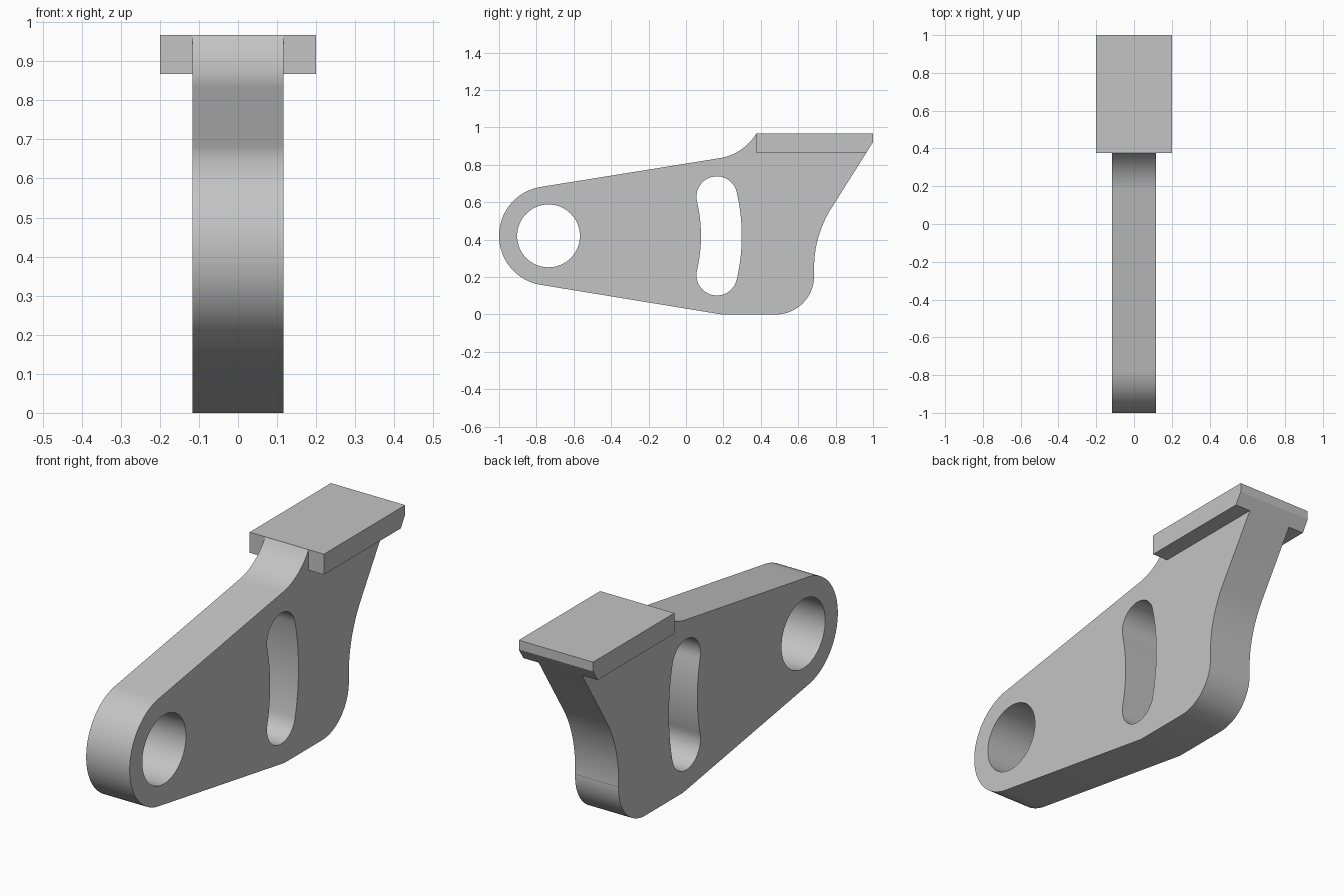
import bpy, bmesh
from math import cos, sin, radians
from mathutils import Matrix

cube = bpy.data.objects.get("Cube")
if cube:
    bpy.data.objects.remove(cube, do_unlink=True)

grey = bpy.data.materials.new("plain grey")
grey.use_nodes = True
colour = (0.55, 0.55, 0.55, 1)
grey.diffuse_color = colour
grey.node_tree.nodes["Principled BSDF"].inputs["Base Color"].default_value = colour


def arc(cy, cz, r, start, end, n=24):
    """Points on an arc in the side plane, angles in degrees."""
    angles = [radians(start + (end - start) * i / n) for i in range(n + 1)]
    return [(cy + r * cos(a), cz + r * sin(a)) for a in angles]


def extruded(name, loops, half_width):
    """Fill side-plane loops (inner ones become holes) and extrude along x."""
    curve = bpy.data.curves.new(name + "_profile", 'CURVE')
    curve.dimensions = '2D'
    curve.fill_mode = 'BOTH'
    curve.extrude = half_width
    for loop in loops:
        spline = curve.splines.new('POLY')
        spline.points.add(len(loop) - 1)
        for point, (y, z) in zip(spline.points, loop):
            point.co = (y, z, 0, 1)
        spline.use_cyclic_u = True
    helper = bpy.data.objects.new(name + "_profile", curve)
    bpy.context.collection.objects.link(helper)
    graph = bpy.context.evaluated_depsgraph_get()
    mesh = bpy.data.meshes.new_from_object(helper.evaluated_get(graph))
    bpy.data.objects.remove(helper, do_unlink=True)

    # Stand the profile up: local x, y, z become world y, z, x
    mesh.transform(Matrix(((0, 0, 1, 0), (1, 0, 0, 0), (0, 1, 0, 0), (0, 0, 0, 1))))
    bm = bmesh.new()
    bm.from_mesh(mesh)
    bmesh.ops.remove_doubles(bm, verts=bm.verts, dist=0.0001)
    bmesh.ops.recalc_face_normals(bm, faces=bm.faces)
    bm.to_mesh(mesh)
    bm.free()
    mesh.name = name
    mesh.materials.clear()
    mesh.materials.append(grey)
    obj = bpy.data.objects.new(name, mesh)
    bpy.context.collection.objects.link(obj)
    bpy.ops.object.select_all(action='DESELECT')
    obj.select_set(True)
    bpy.context.view_layer.objects.active = obj
    bpy.ops.object.shade_smooth_by_angle(angle=radians(20))
    return obj


# Web outline: round pivot end, fillet under the pad, swept back, rounded heel
PIVOT_Y, PIVOT_Z = -0.735, 0.42
outline = arc(PIVOT_Y, PIVOT_Z, 0.265, 261, 99, 48)
outline += arc(0.136, 1.112, 0.28, -81, -31.5)
outline += [(0.39, 0.96), (0.95, 0.96), (0.95, 0.9), (0.966, 0.867)]
outline += arc(1.279, 0.25, 0.594, 148.5, 183)
outline += arc(0.48, 0.205, 0.205, 3, -90)
outline += [(0.19, 0)]

# Pivot hole, and a slot that curves around the pivot
pivot_hole = arc(PIVOT_Y, PIVOT_Z, 0.168, 0, 360, 64)[:-1]
MID, HALF, SWEEP = 0.924, 0.109, 13.1


def slot_end(side):
    a = radians(side * SWEEP)
    cy, cz = PIVOT_Y + MID * cos(a), PIVOT_Z + MID * sin(a)
    start = side * SWEEP + (0 if side > 0 else 180)
    return arc(cy, cz, HALF, start, start + 180)


slot = arc(PIVOT_Y, PIVOT_Z, MID + HALF, -SWEEP, SWEEP)[:-1]
slot += slot_end(1)
slot += arc(PIVOT_Y, PIVOT_Z, MID - HALF, SWEEP, -SWEEP)[1:-1]
slot += slot_end(-1)[:-1]

extruded("web_plate", [outline, pivot_hole, slot], 0.117)

# Wide pad on top with a bevelled rear lower edge
pad = [(0.375, 0.867), (0.966, 0.867), (1, 0.922), (1, 0.967), (0.375, 0.967)]
extruded("top_pad", [pad], 0.2)
